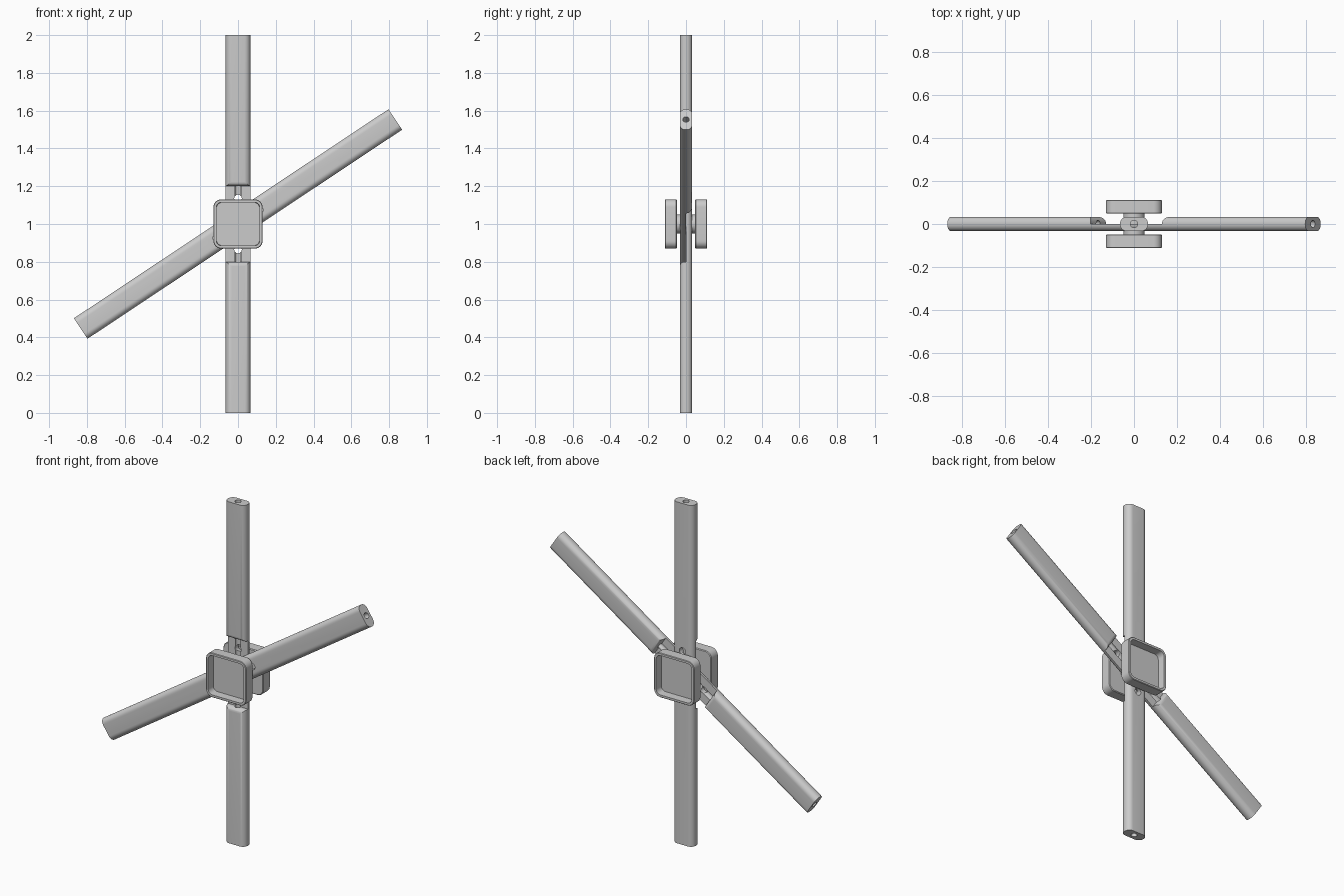
import bpy, bmesh, math
from mathutils import Matrix, Vector

if "Cube" in bpy.data.objects:
    bpy.data.objects.remove(bpy.data.objects["Cube"])

grey = bpy.data.materials.new("plain grey")
grey.diffuse_color = (0.6, 0.6, 0.6, 1)
grey.use_nodes = True
grey.node_tree.nodes["Principled BSDF"].inputs["Base Color"].default_value = grey.diffuse_color

HALF_W, HALF_T = 0.065, 0.033      # bar cross-section
LAP = 0.2                          # half length of the lap notch


def rounded_rect(hx, hy, r, n=8):
    pts = []
    for k, (sx, sy) in enumerate([(1, 1), (-1, 1), (-1, -1), (1, -1)]):
        for i in range(n + 1):
            a = math.pi / 2 * (k + i / n)
            pts.append((sx * (hx - r) + r * math.cos(a), sy * (hy - r) + r * math.sin(a)))
    return pts


def loft(name, rings):
    """Skin a list of equal-length closed rings and cap both ends."""
    bm = bmesh.new()
    loops = [[bm.verts.new(p) for p in ring] for ring in rings]
    n = len(loops[0])
    for a, b in zip(loops, loops[1:]):
        for i in range(n):
            j = (i + 1) % n
            bm.faces.new((a[i], a[j], b[j], b[i]))
    bm.faces.new(loops[0][::-1])
    bm.faces.new(loops[-1])
    bmesh.ops.recalc_face_normals(bm, faces=bm.faces)
    me = bpy.data.meshes.new(name)
    bm.to_mesh(me)
    bm.free()
    ob = bpy.data.objects.new(name, me)
    bpy.context.collection.objects.link(ob)
    me.materials.append(grey)
    return ob


def cylinder(name, r, half, axis, centre=(0, 0, 0), n=32):
    rings = []
    for h in (-half, half):
        ring = []
        for i in range(n):
            a = 2 * math.pi * i / n
            c, s = r * math.cos(a), r * math.sin(a)
            p = Vector((c, s, h)) if axis == "z" else Vector((c, h, s))
            ring.append(p + Vector(centre))
        rings.append(ring)
    return loft(name, rings)


def smooth(ob):
    bpy.ops.object.select_all(action="DESELECT")
    ob.select_set(True)
    bpy.context.view_layer.objects.active = ob
    bpy.ops.object.shade_smooth_by_angle(angle=math.radians(35))


def cut(ob, cutter):
    cutter.hide_render = True
    bpy.context.view_layer.objects.active = ob
    m = ob.modifiers.new("cut", "BOOLEAN")
    m.operation, m.solver, m.object = "DIFFERENCE", "EXACT", cutter
    bpy.ops.object.modifier_apply(modifier=m.name)
    bpy.data.objects.remove(cutter)


def notch_cutter():
    # half-depth notch on the -y side with rounded lips
    r = 0.026
    side = [(LAP, 0.0)]
    for i in range(9):
        a = math.pi / 2 * i / 8
        side.append((LAP + r - r * math.cos(a), -HALF_T + r - (r + 0.0003) * math.sin(a)))
    side.append((LAP + r, -0.1))
    prof = side + [(-z, y) for z, y in reversed(side)]
    return loft("notch_cutter", [[(x, y, z) for z, y in prof] for x in (-0.1, 0.1)])


def lapped_bar(name, matrix):
    section = rounded_rect(HALF_W, HALF_T, 0.031)
    ob = loft(name, [[(x, y, z) for x, y in section] for z in (-1, 1)])
    cut(ob, notch_cutter())
    cut(ob, cylinder("bore_cutter", 0.017, 1.2, "z"))
    for z in (-0.135, 0.135):
        cut(ob, cylinder("pin_cutter", 0.02, 0.2, "y", (0, 0, z)))
    ob.data.transform(matrix)
    smooth(ob)


# two bars crossing in a half-lap joint
up = Matrix.Translation((0, 0, 1))
lapped_bar("upright_bar", up)
lapped_bar("slanted_bar", up @ Matrix.Rotation(math.radians(56.4), 4, "Y")
           @ Matrix.Rotation(math.pi, 4, "Z"))

# hollow square caps, front and back: (half size, corner radius, y)
CAP = [(0.126, 0.036, -0.048), (0.13, 0.04, -0.052), (0.13, 0.04, -0.109),
       (0.127, 0.037, -0.112), (0.115, 0.028, -0.112), (0.113, 0.026, -0.066)]
for name, turn in (("front_cap", 0), ("back_cap", math.pi)):
    cap = loft(name, [[(x, y, z) for x, z in rounded_rect(h, h, r)] for h, r, y in CAP])
    cap.data.transform(up @ Matrix.Rotation(turn, 4, "Z"))
    smooth(cap)

# bolt joining the caps through the bars
smooth(cylinder("clamp_bolt", 0.05, 0.056, "y", (0, 0, 1)))
